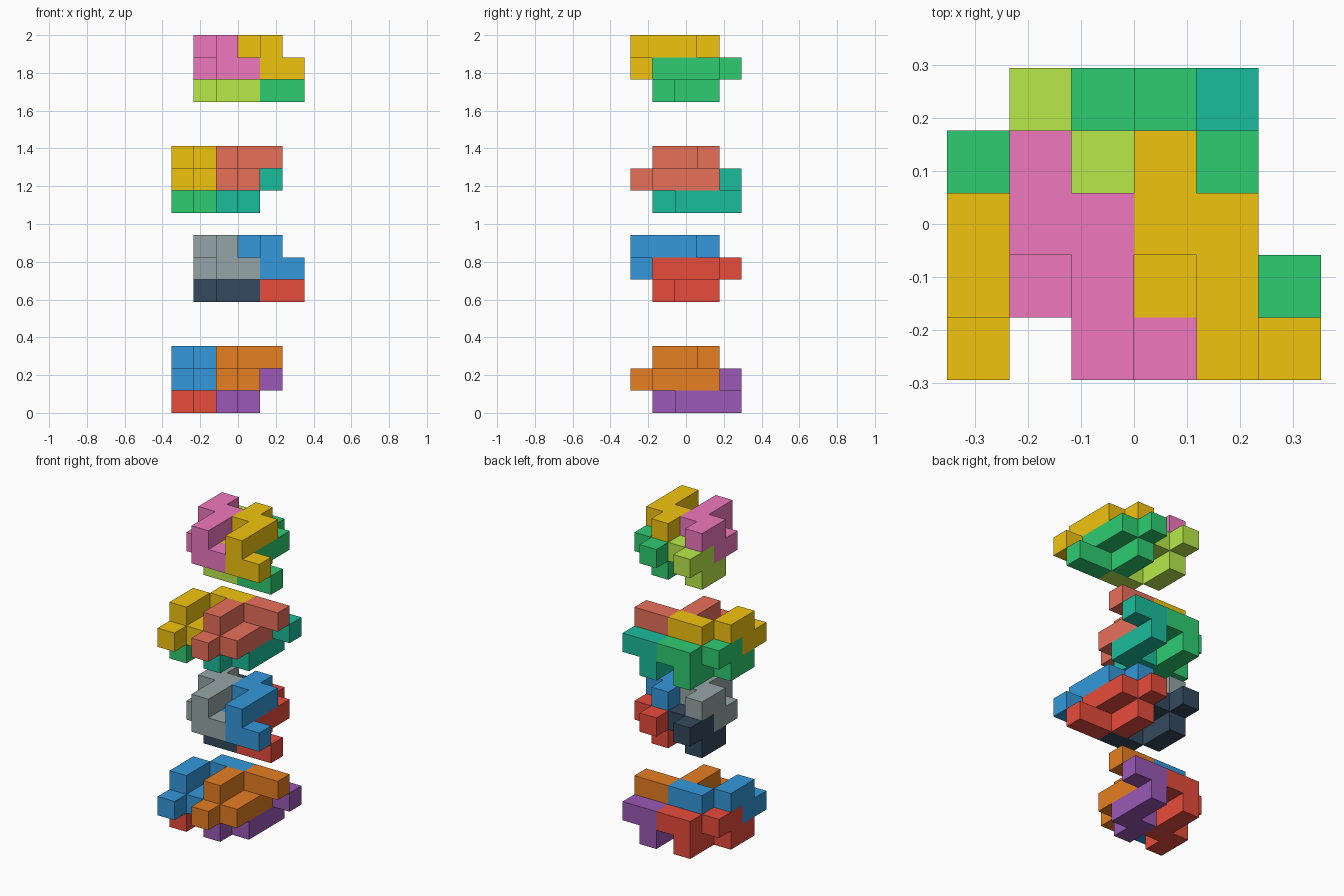
import bpy, bmesh
from mathutils import Vector

if "Cube" in bpy.data.objects:
    bpy.data.objects.remove(bpy.data.objects["Cube"])

U = 2 / 17  # edge length of one cube cell

# One interlocking nine-cube piece as (x, y, z) cells; every part is a copy of it
PIECE = [(0, 3, 2), (0, 2, 2), (1, 2, 2), (1, 1, 2), (1, 0, 2),
         (0, 2, 1), (0, 1, 1), (1, 0, 1), (2, 0, 1)]

# Offsets of the four pieces that lock into one cluster
OFFSETS = {"left_hook": (-2, 0, 0), "right_hook": (0, 0, 0),
           "left_base": (-2, 1, -1), "right_base": (0, 1, -1)}

COLOURS = {"red": "E74C3C", "purple": "9B59B6", "blue": "3498DB", "orange": "E67E22",
           "grey": "95A5A6", "navy": "34495E", "green": "2ECC71", "teal": "1ABC9C",
           "yellow": "F1C40F", "salmon": "E8705A", "pink": "F078BE", "lime": "B8E94A"}

# Clusters from the bottom up: name, base level, turned over, piece colours
CLUSTERS = [("bottom", 0, True, ("red", "purple", "blue", "orange")),
            ("lower", 5, False, ("grey", "blue", "navy", "red")),
            ("upper", 9, True, ("green", "teal", "yellow", "salmon")),
            ("top", 14, False, ("pink", "yellow", "lime", "green"))]


def material(name):
    mat = bpy.data.materials.get(name)
    if not mat:
        mat = bpy.data.materials.new(name)
        srgb = [int(COLOURS[name][i:i + 2], 16) / 255 for i in (0, 2, 4)]
        lin = [c / 12.92 if c <= 0.04045 else ((c + 0.055) / 1.055) ** 2.4 for c in srgb]
        mat.diffuse_color = (*lin, 1)
        mat.use_nodes = True
        mat.node_tree.nodes["Principled BSDF"].inputs["Base Color"].default_value = mat.diffuse_color
    return mat


def polycube(name, cells, colour):
    """Joined cubes with only their outer skin, flat areas merged."""
    bm = bmesh.new()
    filled = set(cells)
    for cell in cells:
        centre = Vector(cell) + Vector((0.5, 0.5, 0.5))
        for axis in range(3):
            for sign in (-1, 1):
                n = Vector((0, 0, 0))
                n[axis] = sign
                if tuple(int(a + b) for a, b in zip(cell, n)) in filled:
                    continue
                s = Vector((0, 0, 0))
                s[(axis + 1) % 3] = 0.5
                t = n.cross(s)
                mid = centre + n * 0.5
                corners = (mid - s - t, mid + s - t, mid + s + t, mid - s + t)
                bm.faces.new([bm.verts.new((c - Vector((0, 2.5, 0))) * U) for c in corners])
    bmesh.ops.remove_doubles(bm, verts=bm.verts, dist=1e-4)
    bmesh.ops.dissolve_limit(bm, angle_limit=0.01, verts=bm.verts, edges=bm.edges)
    mesh = bpy.data.meshes.new(name)
    bm.to_mesh(mesh)
    bm.free()
    mesh.materials.append(material(colour))
    obj = bpy.data.objects.new(name, mesh)
    bpy.context.collection.objects.link(obj)


# Stack the clusters; alternate ones are turned half way round the x axis
for label, level, turned, colours in CLUSTERS:
    for (part, (dx, dy, dz)), colour in zip(OFFSETS.items(), colours):
        cells = [(x + dx, y + dy, z + dz) for x, y, z in PIECE]
        if turned:
            cells = [(x - 1, 4 - y, 2 - z) for x, y, z in cells]
        cells = [(x, y, z + level) for x, y, z in cells]
        polycube(f"{label}_{part}", cells, colour)
